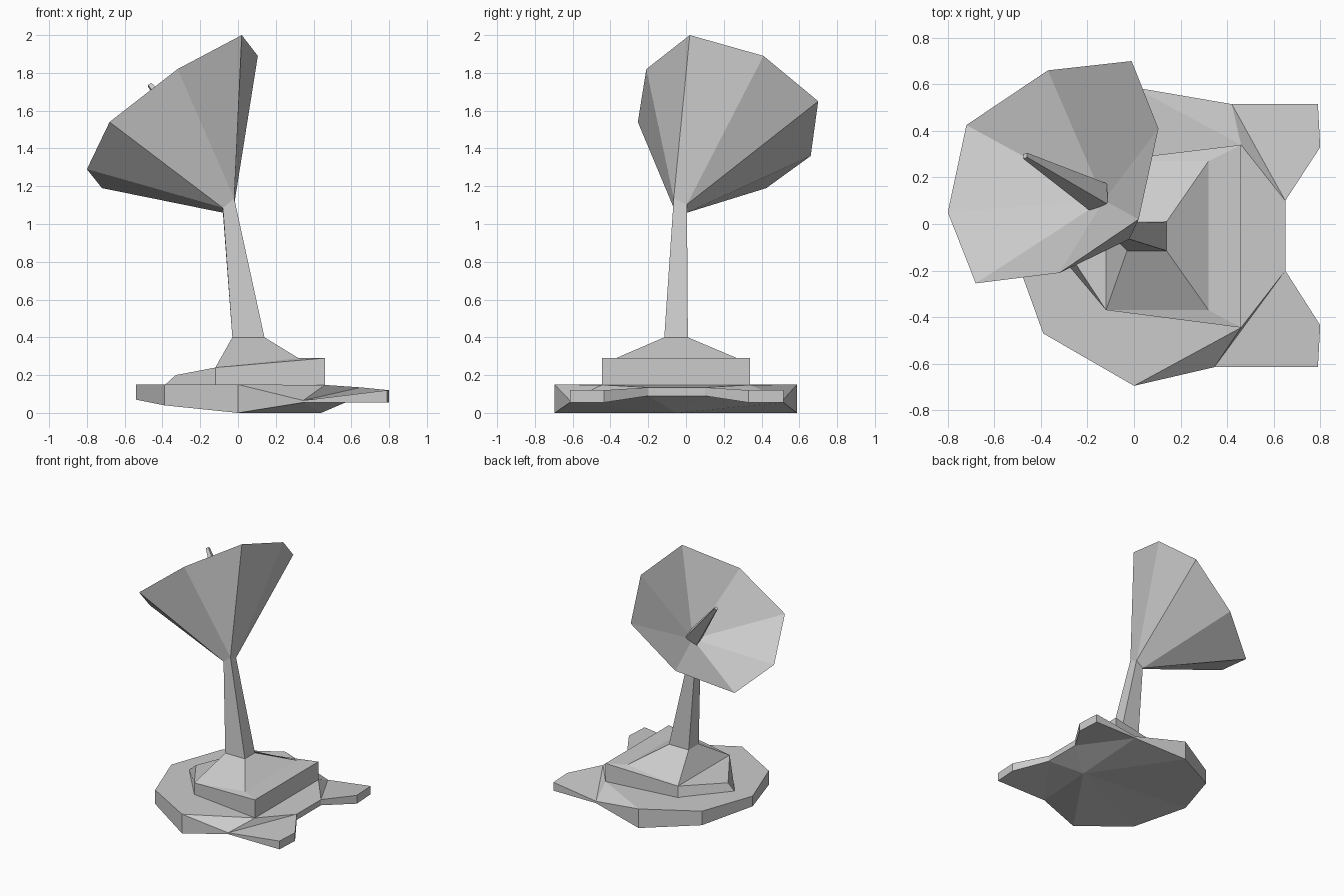
import bpy, bmesh
from mathutils import Vector

cube = bpy.data.objects.get("Cube")
if cube:
    bpy.data.objects.remove(cube, do_unlink=True)

grey = bpy.data.materials.new("light_grey")
grey.use_nodes = True
GREY = (0.6, 0.6, 0.6, 1)
grey.diffuse_color = GREY
grey.node_tree.nodes["Principled BSDF"].inputs["Base Color"].default_value = GREY


def build(name, verts, faces):
    """Make a flat shaded part with outward normals."""
    bm = bmesh.new()
    vs = [bm.verts.new(v) for v in verts]
    for f in faces:
        bm.faces.new([vs[i] for i in f])
    bmesh.ops.recalc_face_normals(bm, faces=bm.faces)
    mesh = bpy.data.meshes.new(name)
    bm.to_mesh(mesh)
    bm.free()
    mesh.materials.append(grey)
    obj = bpy.data.objects.new(name, mesh)
    bpy.context.collection.objects.link(obj)
    return obj


def band(n, a=0, b=None):
    """Side quads between ring a and ring b, n corners each."""
    b = n if b is None else b
    return [(a + i, a + (i + 1) % n, b + (i + 1) % n, b + i) for i in range(n)]


def loft(name, lower, upper):
    """Closed solid between two rings."""
    n = len(lower)
    return build(name, list(lower) + list(upper),
                 band(n) + [tuple(range(n)), tuple(range(n, 2 * n))])


# Ground slab: x, y, bottom z, top z around the outline
outline = [(-.54, -.055, .07, .15), (-.39, -.47, .04, .15), (0, -.695, 0, .15),
           (.345, -.615, .055, .066), (.65, -.2, .09, .135), (.65, .1, .09, .135),
           (.42, .515, .055, .07), (0, .587, 0, .15), (-.39, .36, .04, .15)]
n = len(outline)
verts = [(x, y, b) for x, y, b, t in outline] + [(x, y, t) for x, y, b, t in outline]
verts += [(.46, -.445, .148), (.46, .34, .148), (.44, -.055, 0)]
front_in, back_in, keel = 2 * n, 2 * n + 1, 2 * n + 2
faces = band(n) + [((i + 1) % n, i, keel) for i in range(n)]
faces += [(n, n + 1, n + 2, front_in, back_in, n + 7, n + 8),
          (n + 2, n + 3, front_in), (n + 3, n + 4, front_in),
          (front_in, n + 4, n + 5, back_in),
          (n + 5, n + 6, back_in), (n + 6, n + 7, back_in)]
build("ground_slab", verts, faces)

# Two flat fins on the slab corners
fins = {"front_fin": [(.345, -.615, .055, .066), (.65, -.2, .09, .135),
                      (.80, -.435, .055, .12), (.79, -.615, .055, .12)],
        "back_fin": [(.42, .515, .055, .07), (.65, .1, .09, .135),
                     (.80, .33, .055, .12), (.79, .515, .055, .12)]}
for name, pts in fins.items():
    loft(name, [(x, y, b) for x, y, b, t in pts], [(x, y, t) for x, y, b, t in pts])

# Stepped plinth with a pointed nose and a sloped roof up to the mast
foot = [(-.39, -.05), (-.12, -.37), (.46, -.445), (.46, .34), (-.12, .27)]
verts = [(x, y, .145) for x, y in foot]
verts += [(-.33, -.05, .20), (-.12, -.37, .24), (.46, -.445, .29), (.46, .34, .29), (-.12, .27, .24),
          (.32, -.37, .29), (.32, .27, .29)]
mast_foot = [(-.03, -.115, .40), (.14, -.115, .40), (.14, .01, .40), (-.03, .01, .40)]
verts += mast_foot
faces = band(5) + [(0, 1, 2, 3, 4), (5, 6, 9), (6, 7, 10), (10, 7, 8, 11), (11, 8, 9),
                   (6, 10, 13, 12), (10, 11, 14, 13), (11, 9, 15, 14), (9, 6, 12, 15),
                   (12, 13, 14, 15)]
build("plinth", verts, faces)

# Tapered mast with a tilted top
mast_top = [(-.08, -.065, 1.085), (-.02, -.065, 1.135), (-.02, .005, 1.104), (-.08, .005, 1.06)]
loft("mast", mast_foot, mast_top)

# Eight sided dish: deep outer shell, shallower hollow inside
rim = [(.02, .02, 2.0), (.105, .41, 1.89), (-.01, .70, 1.65), (-.37, .66, 1.36),
       (-.72, .425, 1.19), (-.80, .05, 1.29), (-.68, -.255, 1.54), (-.32, -.21, 1.82)]
axis = Vector((-.604, .341, .721)).normalized()
centre = sum((Vector(p) for p in rim), Vector()) / 8
neck = [1, 2, 2, 3, 3, 0, 0, 1]          # mast corner that each rim corner runs to
verts = rim + mast_top + [centre - .36 * axis]
faces = [(8, 9, 10, 11)]
for i in range(8):
    j = (i + 1) % 8
    a, b = 8 + neck[i], 8 + neck[j]
    faces.append((i, j, a) if a == b else (i, j, b, a))
    faces.append((j, i, 12))
build("dish", verts, faces)

# Tapered feed rod along the dish axis
c = Vector((.04, -.03, .0477))
w = axis.cross(c)
corners = [c, w, -c, -w]
loft("feed_rod", [centre - .32 * axis + p for p in corners],
     [centre + .2 * axis + .22 * p for p in corners])
